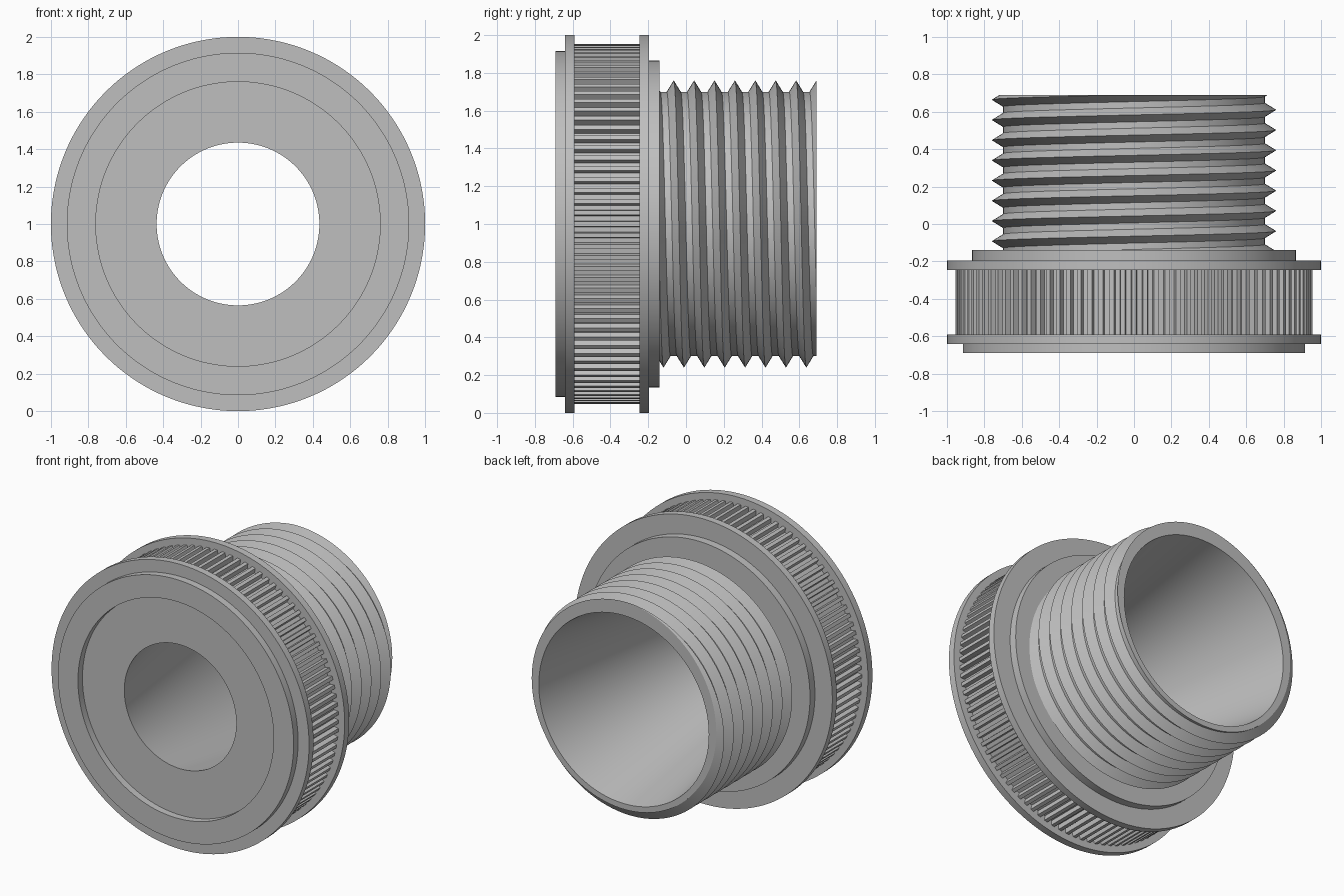
import bpy, bmesh
from math import sin, cos, pi, tau

cube = bpy.data.objects.get("Cube")
if cube:
    bpy.data.objects.remove(cube, do_unlink=True)

# One plain grey for the whole fitting
grey = bpy.data.materials.new("plain_grey")
grey.use_nodes = True
colour = (0.52, 0.52, 0.52, 1)
grey.diffuse_color = colour
grey.node_tree.nodes["Principled BSDF"].inputs["Base Color"].default_value = colour

SEGMENTS = 144
AXIS_Z = 1.0
BACK_Y = 0.69
BORE_BACK = 0.66


def around(r, angle, y):
    """Point at a radius and angle about the y-directed axis, angle 0 at the top."""
    return (r * sin(angle), y, AXIS_Z + r * cos(angle))


def skin(rows):
    """Join neighbouring rows of points with quads and weld the seam."""
    bm = bmesh.new()
    grid = [[bm.verts.new(p) for p in row] for row in rows]
    for low, high in zip(grid, grid[1:]):
        for i in range(len(low) - 1):
            bm.faces.new((low[i], low[i + 1], high[i + 1], high[i]))
    bmesh.ops.remove_doubles(bm, verts=bm.verts[:], dist=1e-5)
    return bm


def finish(bm, name):
    mesh = bpy.data.meshes.new(name)
    bm.to_mesh(mesh)
    bm.free()
    mesh.materials.append(grey)
    obj = bpy.data.objects.new(name, mesh)
    bpy.context.collection.objects.link(obj)
    bpy.ops.object.select_all(action="DESELECT")
    obj.select_set(True)
    bpy.context.view_layer.objects.active = obj
    bpy.ops.object.shade_smooth_by_angle()
    return obj


angles = [tau * i / SEGMENTS for i in range(SEGMENTS + 1)]

# Flanged body: tapered bore, front recess, two flanges and rear shoulder
profile = [
    (BACK_Y, BORE_BACK), (-0.64, 0.435), (-0.64, 0.76), (-0.69, 0.76),
    (-0.69, 0.915), (-0.64, 0.915), (-0.64, 1.0), (-0.59, 1.0),
    (-0.59, 0.90), (-0.245, 0.90), (-0.245, 1.0), (-0.195, 1.0),
    (-0.195, 0.865), (-0.14, 0.865), (-0.14, 0.68),
]
finish(skin([[around(r, a, y) for a in angles] for y, r in profile]), "flanged_body")

# Ribbed grip between the flanges
RIBS = 100
outline = []
for rib in range(RIBS):
    for share, r in ((-0.28, 0.92), (-0.2, 0.953), (0.2, 0.953), (0.28, 0.92)):
        outline.append((tau * (rib + share) / RIBS, r))
outline.append((outline[0][0] + tau, outline[0][1]))
finish(skin([[around(r, a, y) for a, r in outline] for y in (-0.595, -0.24)]), "ribbed_grip")

# Helical thread, swept long and then trimmed flat at both ends
PITCH = 0.108
rows = []
for turn in range(-3, 10):
    for offset, r in ((-0.037, 0.70), (0, 0.76), (0.037, 0.70)):
        start = -0.065 + turn * PITCH + offset
        rows.append([around(r, a, start + PITCH * a / tau) for a in angles])
bm = skin(rows)


def trim(y, direction):
    cut = bmesh.ops.bisect_plane(
        bm, geom=bm.verts[:] + bm.edges[:] + bm.faces[:],
        plane_co=(0, y, 0), plane_no=(0, direction, 0), clear_outer=True)
    return [e for e in cut["geom_cut"] if isinstance(e, bmesh.types.BMEdge)]


trim(-0.145, -1)
rim = trim(BACK_Y, 1)

# Flat rim closing the thread onto the bore
inner = bmesh.ops.extrude_edge_only(bm, edges=rim)["geom"]
for v in inner:
    if isinstance(v, bmesh.types.BMVert):
        scale = BORE_BACK / ((v.co.x ** 2 + (v.co.z - AXIS_Z) ** 2) ** 0.5)
        v.co.x *= scale
        v.co.z = AXIS_Z + (v.co.z - AXIS_Z) * scale
finish(bm, "threaded_sleeve")
